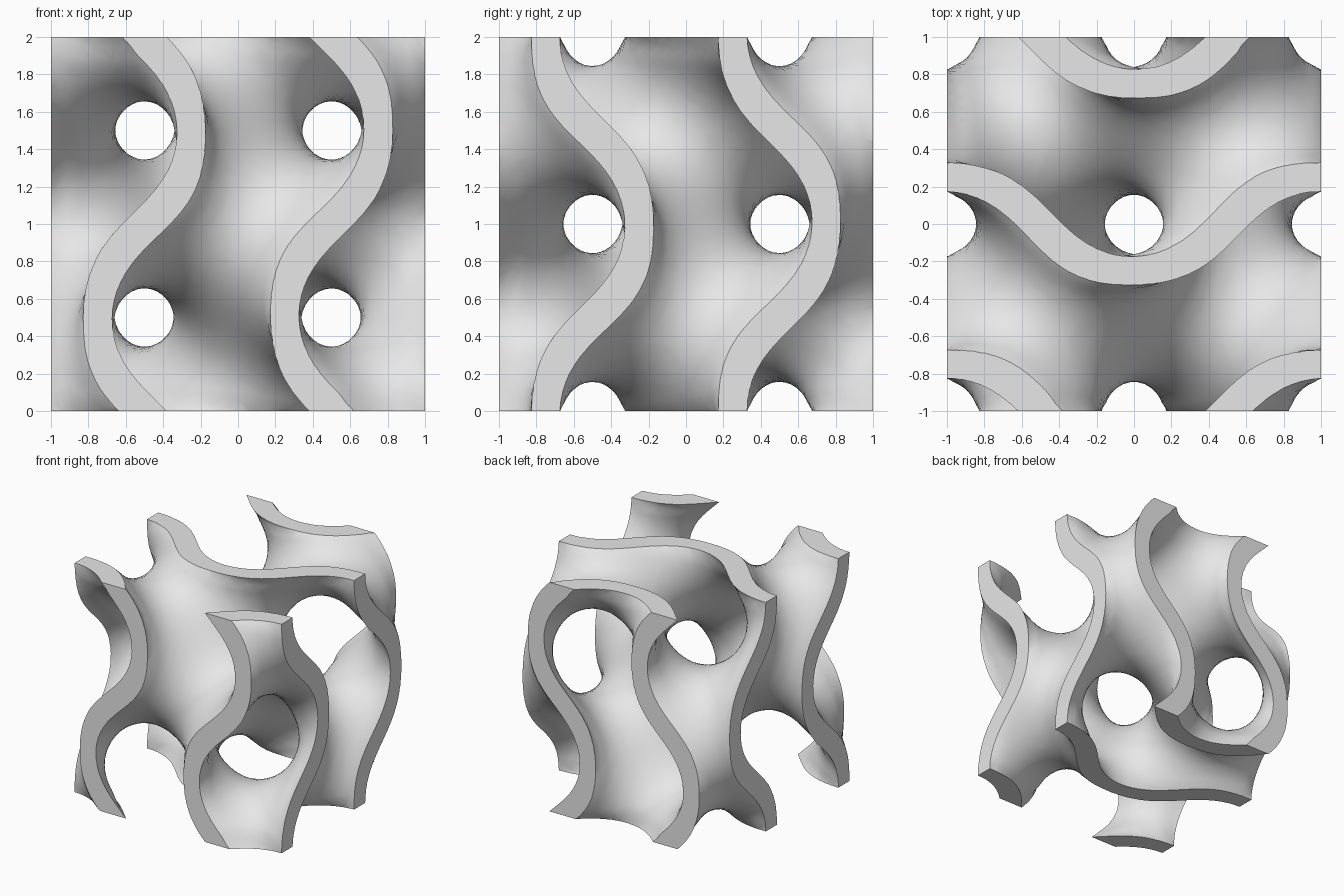
import bpy
from math import pi, sin, cos
from mathutils import Vector

old = bpy.data.objects.get("Cube")
if old:
    bpy.data.objects.remove(old, do_unlink=True)

STEPS, SIZE = 40, 0.06          # sampling grid, slightly larger than the block
CENTRE = Vector((0, 0, 1))


def field(p):
    x, y, z = p * pi
    return cos(x) * cos(y) + sin(y) * cos(z) + sin(z) * sin(x)


def gradient(p):
    x, y, z = p * pi
    return pi * Vector((sin(z) * cos(x) - sin(x) * cos(y),
                        cos(y) * cos(z) - cos(x) * sin(y),
                        cos(z) * sin(x) - sin(y) * sin(z)))


def node(i):
    return Vector([(n - STEPS / 2) * SIZE for n in i]) + CENTRE


def shift(i, *axes):
    return tuple(n - (a in axes) for a, n in enumerate(i))


# Middle surface: one vertex per crossed grid cell, one quad per crossed grid edge
span = range(STEPS + 1)
value = {(i, j, k): field(node((i, j, k))) for i in span for j in span for k in span}
crossings, quads = {}, []
for idx, low in value.items():
    for a in range(3):
        after = tuple(n + (a == m) for m, n in enumerate(idx))
        high = value.get(after)
        if high is None or (low > 0) == (high > 0):
            continue
        b, c = (a + 1) % 3, (a + 2) % 3
        cells = [idx, shift(idx, b), shift(idx, b, c), shift(idx, c)]
        if any(n < 0 or n >= STEPS for cell in cells for n in cell):
            continue
        point = node(idx).lerp(node(after), low / (low - high))
        for cell in cells:
            crossings.setdefault(cell, []).append(point)
        quads.append(cells if low <= 0 else cells[::-1])

index = {cell: n for n, cell in enumerate(crossings)}
quads = [[index[cell] for cell in q] for q in quads]

# Thicken the surface to both sides, slightly thinner at the cut rims
front, back = [], []
for points in crossings.values():
    p = sum(points, Vector()) / len(points)
    for _ in range(3):
        g = gradient(p)
        p = p - g * (field(p) / g.length_squared)
    g = gradient(p)
    inset = 1 - max(abs(n) for n in p - CENTRE)
    rim = 0.8 + 0.2 * min(max(inset / 0.08, 0), 1)
    half = 0.5 * (0.095 + 0.416 / g.length) * rim
    offset = g.normalized() * half
    front.append(p + offset)
    back.append(p - offset)

# Close the open border between the two sides
count = len(front)
edges = {(q[n - 1], q[n]) for q in quads for n in range(4)}
faces = quads + [[v + count for v in reversed(q)] for q in quads]
faces += [(v, u, u + count, v + count) for u, v in edges if (v, u) not in edges]

mesh = bpy.data.meshes.new("gyroid_block")
mesh.from_pydata(front + back, [], faces)
mesh.update()
block = bpy.data.objects.new("gyroid_block", mesh)
bpy.context.collection.objects.link(block)

# Plain grey material
grey = bpy.data.materials.new("light_grey")
grey.use_nodes = True
colour = (0.8, 0.8, 0.8, 1)
grey.diffuse_color = colour
grey.node_tree.nodes["Principled BSDF"].inputs["Base Color"].default_value = colour
mesh.materials.append(grey)

# Trim to a cube
bpy.ops.mesh.primitive_cube_add(size=2, location=CENTRE)
cutter = bpy.context.object
cutter.name = "trim_cutter"
cutter.hide_render = True
trim = block.modifiers.new("trim", 'BOOLEAN')
trim.operation = 'INTERSECT'
trim.solver = 'EXACT'
trim.object = cutter
bpy.ops.object.select_all(action='DESELECT')
block.select_set(True)
bpy.context.view_layer.objects.active = block
bpy.ops.object.modifier_apply(modifier=trim.name)
bpy.data.objects.remove(cutter, do_unlink=True)
bpy.ops.object.shade_smooth_by_angle(angle=pi / 6)
